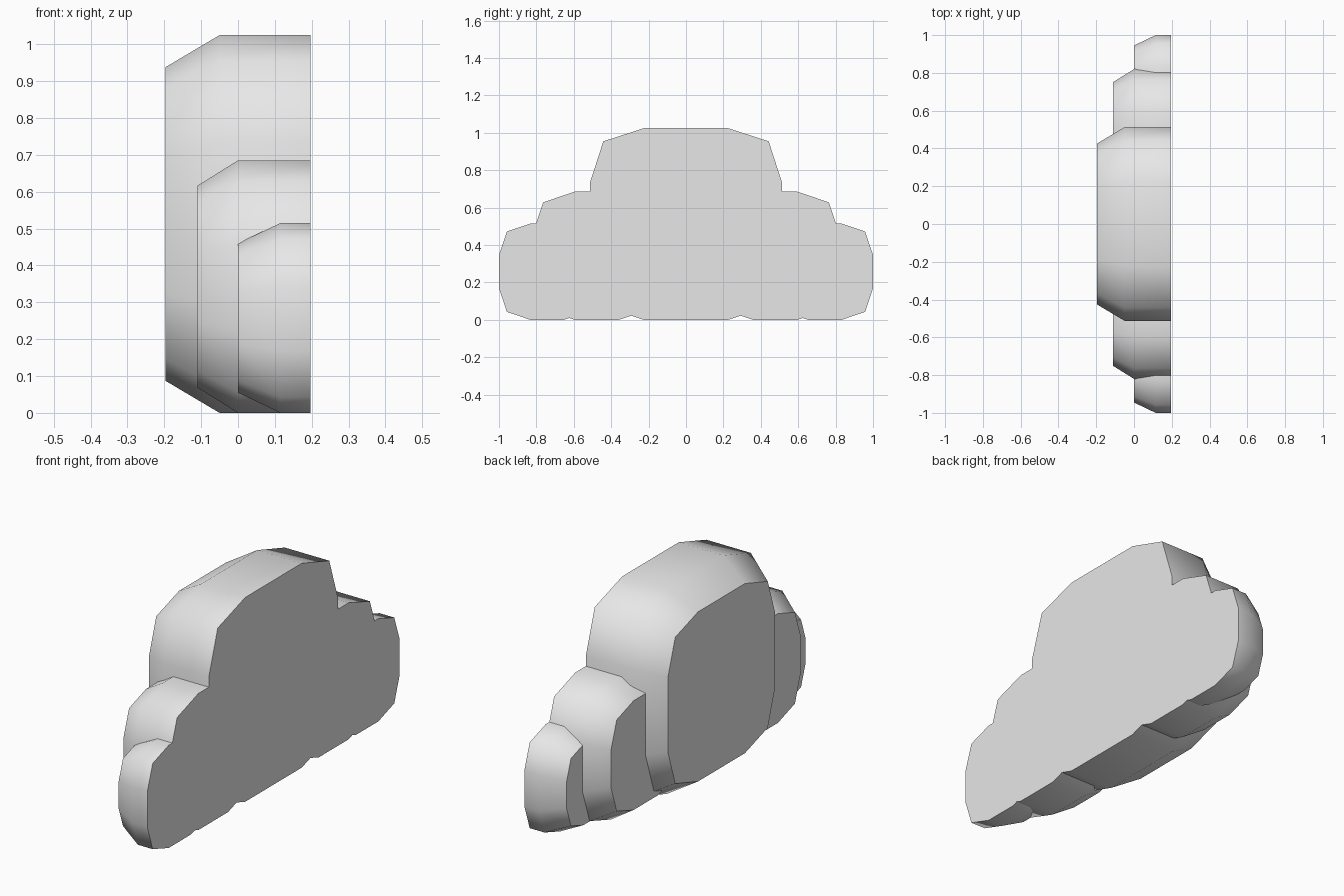
import bpy
import bmesh

cube = bpy.data.objects.get("Cube")
if cube:
    bpy.data.objects.remove(cube, do_unlink=True)

# One plain material for the whole cloud
mat = bpy.data.materials.new("cloud_white")
mat.use_nodes = True
colour = (0.8, 0.8, 0.8, 1.0)
mat.diffuse_color = colour
mat.node_tree.nodes["Principled BSDF"].inputs["Base Color"].default_value = colour

BACK = 0.197  # shared flat back plane


def outline(radius, mid, inner):
    """Rounded square with twelve corners, as (y, z) offsets."""
    r, m, i = radius, radius * mid, radius * inner
    quarter = [(r, -i), (r, i), (m, m)]
    points = []
    for _ in range(4):
        points += quarter
        quarter = [(-z, y) for y, z in quarter]
    return points


def puff(name, y, radius, front, shoulder, cap, mid, inner):
    """Extruded rounded square, chamfered toward its front cap."""
    bm = bmesh.new()
    rings = []
    for x, scale in ((front, cap), (shoulder, 1), (BACK, 1)):
        rings.append([bm.verts.new((x, y + a * scale, radius + b * scale))
                      for a, b in outline(radius, mid, inner)])
    # Smooth walls, flat caps
    for near, far in zip(rings, rings[1:]):
        for k in range(len(near)):
            n = (k + 1) % len(near)
            bm.faces.new((near[k], near[n], far[n], far[k])).smooth = True
    bm.faces.new(rings[0])
    bm.faces.new(rings[-1])
    bmesh.ops.recalc_face_normals(bm, faces=bm.faces[:])
    mesh = bpy.data.meshes.new(name)
    bm.to_mesh(mesh)
    bm.free()
    mesh.materials.append(mat)
    obj = bpy.data.objects.new(name, mesh)
    bpy.context.collection.objects.link(obj)


# Large centre puff with stepped pairs on both sides
puff("centre_puff", 0, 0.5125, -0.197, -0.05, 0.83, 0.8625, 0.437)
for side, label in ((-1, "front"), (1, "back")):
    puff(label + "_middle_puff", side * 0.4775, 0.3425, -0.11, 0.0, 0.80, 0.835, 0.345)
    puff(label + "_end_puff", side * 0.7425, 0.2575, 0.0, 0.115, 0.787, 0.835, 0.345)
